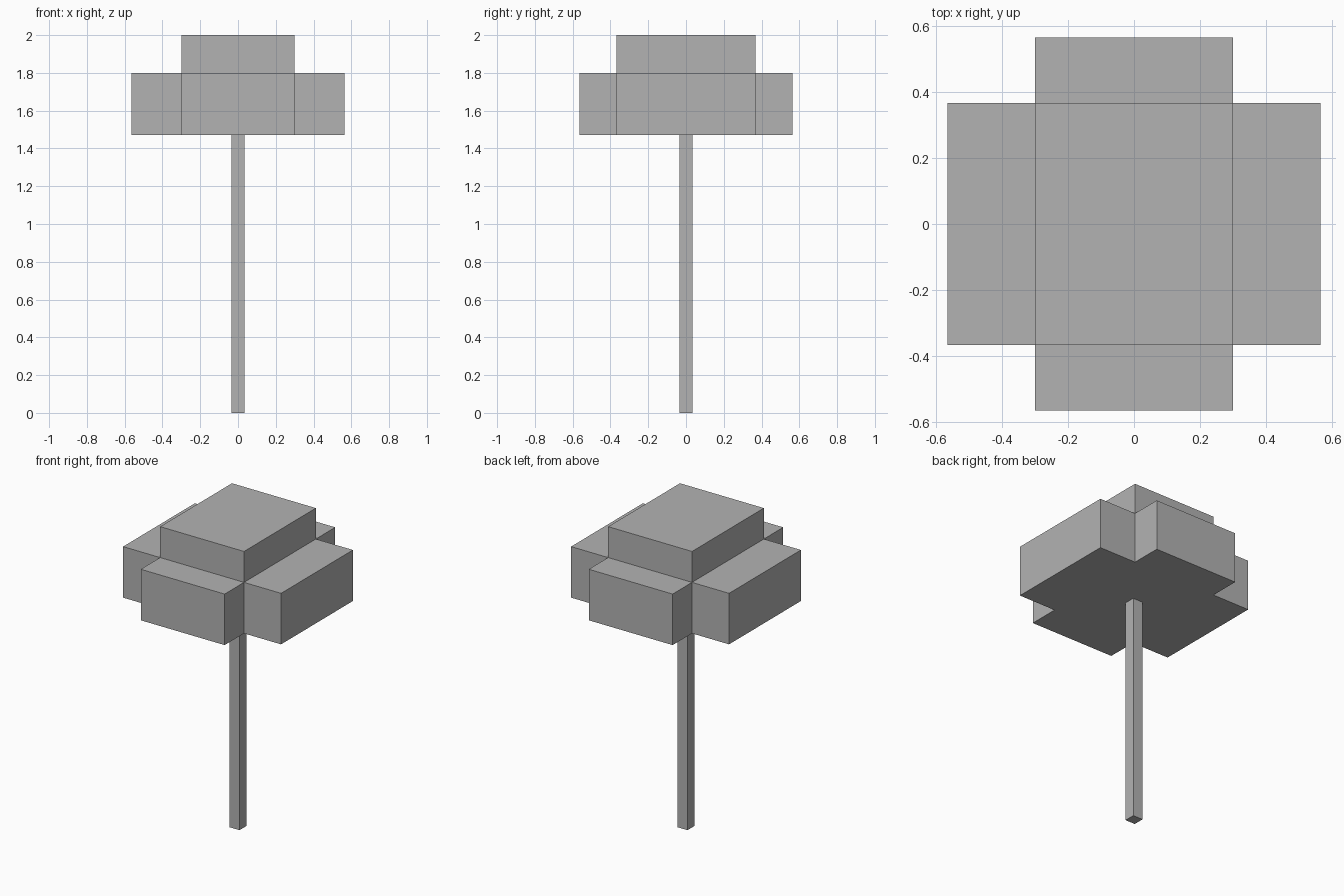
import bpy
import bmesh

cube = bpy.data.objects.get("Cube")
if cube:
    bpy.data.objects.remove(cube, do_unlink=True)

# Single flat colour
grey = bpy.data.materials.new("plain_grey")
grey.use_nodes = True
colour = (0.45, 0.45, 0.45, 1)
grey.diffuse_color = colour
grey.node_tree.nodes["Principled BSDF"].inputs["Base Color"].default_value = colour


def prism(name, outline, bottom, top):
    """Extrude a flat outline straight up into a closed solid."""
    bm = bmesh.new()
    base = bm.faces.new([bm.verts.new((x, y, bottom)) for x, y in outline])
    side = bmesh.ops.extrude_face_region(bm, geom=[base], use_keep_orig=True)
    for v in side["geom"]:
        if isinstance(v, bmesh.types.BMVert):
            v.co.z = top
    bmesh.ops.recalc_face_normals(bm, faces=bm.faces)
    mesh = bpy.data.meshes.new(name)
    bm.to_mesh(mesh)
    bm.free()
    mesh.materials.append(grey)
    obj = bpy.data.objects.new(name, mesh)
    bpy.context.collection.objects.link(obj)
    return obj


def rectangle(x, y):
    return [(-x, -y), (x, -y), (x, y), (-x, y)]


def cross(x, y, reach):
    """Plus-shaped outline whose arms meet at the corners of a rectangle."""
    points = []
    for sx, sy in ((1, 1), (-1, 1), (-1, -1), (1, -1)):
        corner = [(sx * reach, sy * y), (sx * x, sy * y), (sx * x, sy * reach)]
        points += corner if sx * sy > 0 else corner[::-1]
    return points


core_x, core_y, reach = 0.3, 0.367, 0.565
crown_base, crown_step, crown_top = 1.47, 1.8, 2.0

# Trunk, wide leafy tier and the raised tier on top
prism("trunk", rectangle(0.035, 0.035), 0, crown_base)
prism("lower_crown", cross(core_x, core_y, reach), crown_base, crown_step)
prism("upper_crown", rectangle(core_x, core_y), crown_step, crown_top)
